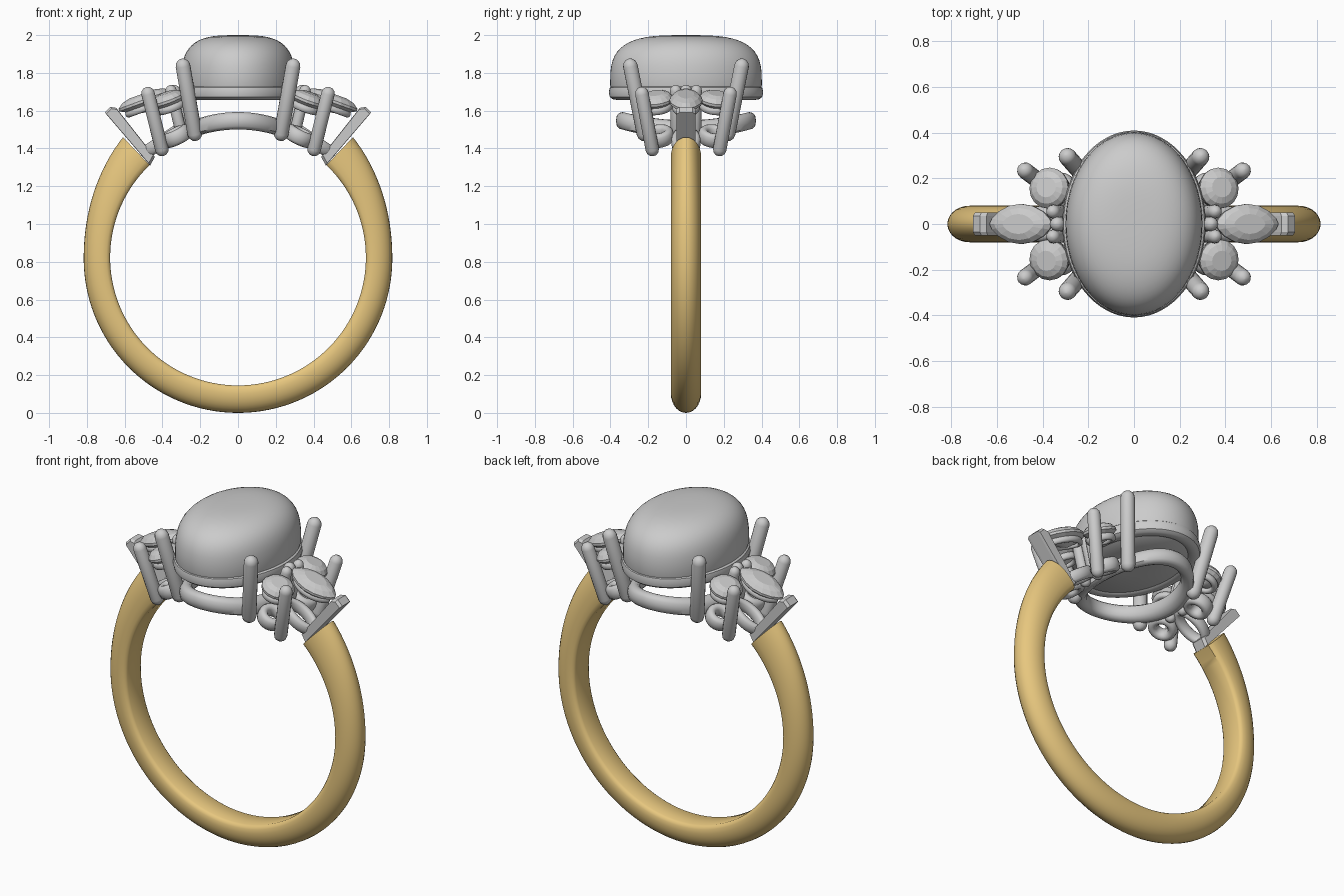
import bpy, bmesh
from math import sin, cos, pi, radians, sqrt
from mathutils import Vector, Matrix

if "Cube" in bpy.data.objects:
    bpy.data.objects.remove(bpy.data.objects["Cube"])

CZ, RI = 0.8225, 0.677          # finger circle centre height and radius
gold = bpy.data.materials.new("gold")
gold.diffuse_color = (0.80, 0.57, 0.21, 1)
gold.use_nodes = True
gold.node_tree.nodes["Principled BSDF"].inputs["Base Color"].default_value = gold.diffuse_color


def loft(name, rings, xf=Matrix(), cyclic=False, smooth=40, mat=None):
    """Skin equal-length rings of points; ends are capped unless cyclic."""
    bm = bmesh.new()
    vs = [[bm.verts.new(xf @ Vector(p)) for p in r] for r in rings]
    n, m = len(vs), len(vs[0])
    for i in range(n if cyclic else n - 1):
        a, b = vs[i], vs[(i + 1) % n]
        for j in range(m):
            k = (j + 1) % m
            bm.faces.new((a[j], a[k], b[k], b[j]))
    if not cyclic:
        bm.faces.new(vs[0])
        bm.faces.new(vs[-1])
    bmesh.ops.remove_doubles(bm, verts=bm.verts, dist=1e-5)
    bmesh.ops.recalc_face_normals(bm, faces=bm.faces)
    me = bpy.data.meshes.new(name)
    bm.to_mesh(me)
    bm.free()
    ob = bpy.data.objects.new(name, me)
    bpy.context.collection.objects.link(ob)
    if mat:
        me.materials.append(mat)
    if smooth:
        bpy.ops.object.select_all(action='DESELECT')
        ob.select_set(True)
        bpy.context.view_layer.objects.active = ob
        bpy.ops.object.shade_smooth_by_angle(angle=radians(smooth))
    return ob


def outline(a, b, n, point=0.0):
    """Oval outline; point > 0 sharpens the x ends into a marquise."""
    return [(a * cos(t), b * sin(t) * abs(sin(t)) ** point)
            for t in (2 * pi * i / n for i in range(n))]


def stack(levels, a, b, n, point=0.0):
    """Horizontal outlines scaled by f at height z."""
    return [[(x * f, y * f, z) for x, y in outline(a, b, n, point)] for f, z in levels]


def band(name, a, b, w, h, xf=Matrix(), n=32, point=0.0, lift=None):
    """Rounded collar of half-width w, half-height h around an oval."""
    rings = []
    outer, inner = outline(a + w, b + w, n, point), outline(a - w, b - w, n, point)
    for (ox, oy), (ix, iy) in zip(outer, inner):
        ring = []
        for k in range(12):
            t = 2 * pi * k / 12
            s = 0.5 + 0.5 * cos(t)
            x, y = ix + (ox - ix) * s, iy + (oy - iy) * s
            z = h * (1 if sin(t) > 0 else -1) * abs(sin(t)) ** 0.7
            ring.append((x, y, z + (lift(x) if lift else 0)))
        rings.append(ring)
    return loft(name, rings, xf, cyclic=True)


def prong(name, p0, p1, r, xf):
    """Round-ended rod."""
    p0, p1 = Vector(p0), Vector(p1)
    d = p1 - p0
    rot = Matrix.Translation(p0) @ d.to_track_quat('Z', 'Y').to_matrix().to_4x4()
    arc = [radians(a) for a in (4, 30, 60, 90)]
    lev = [(sin(a), r - r * cos(a)) for a in arc]
    lev += [(f, d.length - z) for f, z in reversed(lev)]
    return loft(name, stack(lev, r, r, 16), xf @ rot)


def gem(name, a, b, xf, n=16, point=0.0):
    """Faceted stone: table, crown, girdle, pavilion."""
    lev = [(0.08, -0.065), (0.55, -0.045), (1, -0.01), (1, 0.004), (0.8, 0.025), (0.5, 0.036)]
    return loft(name, stack(lev, a, b, n, point), xf, smooth=0)


# Gold shank: D section swept round the finger, thicker towards the shoulders
half = [(0, 0.06), (0.05, 0.071), (0.14, 0.078), (0.3, 0.08)]
half += [(0.3 + 0.7 * sin(t), 0.08 * cos(t)) for t in (radians(a) for a in range(12, 90, 13))]
section = half + [(1, 0)] + [(u, -w) for u, w in reversed(half)]
rings = []
for i in range(97):
    a = radians(46.3 - 272.6 * i / 96)
    up = max(0, sin(a)) / sin(radians(46.3))
    thick = 0.14 + 0.0055 * max(0, -sin(a)) + 0.064 * up ** 2
    rings.append([((RI + thick * u) * cos(a), w, CZ + (RI + thick * u) * sin(a))
                  for u, w in section])
loft("shank", rings, mat=gold)

# Centre stone, its seat and the curved gallery rail
dome = [(0.3, 1.665), (0.85, 1.665), (0.95, 1.70)]
for i in range(15):
    t = radians(88 * i / 14)
    dome.append((0.975 * cos(t) ** 0.62, 1.735 + 0.265 * sin(t) ** 0.62))
loft("centre_stone", stack(dome, 0.308, 0.412, 64), smooth=50)
band("centre_seat", 0.272, 0.367, 0.042, 0.04, Matrix.Translation((0, 0, 1.697)), n=64)
band("gallery_rail", 0.245, 0.335, 0.036, 0.046, n=64,
     lift=lambda x: CZ + 0.047 + sqrt(RI ** 2 - x * x))

# Side clusters
for sx, side in ((1, "right"), (-1, "left")):
    flip = Matrix.Diagonal((sx, 1, 1, 1))

    # Marquise stone with upper seat and base collar
    mq = flip @ Matrix.Translation((0.495, 0, 1.655)) @ Matrix.Rotation(radians(20), 4, 'Y')
    gem(side + "_marquise", 0.145, 0.088, mq, n=16, point=0.35)
    band(side + "_marquise_seat", 0.105, 0.058, 0.016, 0.018,
         mq @ Matrix.Translation((0, 0, -0.04)), point=0.35)
    base = flip @ Matrix.Translation((0.405, 0, 1.435)) @ Matrix.Rotation(radians(34), 4, 'Y')
    band(side + "_marquise_collar", 0.105, 0.055, 0.024, 0.035, base, point=0.35)

    # Shoulder claw: bevelled bar rising from the shank end
    bar = [(0.465, 1.31), (0.705, 1.59), (0.675, 1.62), (0.645, 1.615), (0.44, 1.355)]
    mid = (0.58, 1.48)
    rings = [[(mid[0] + (x - mid[0]) * s, y, mid[1] + (z - mid[1]) * s) for x, z in bar]
             for y, s in ((-0.05, 0.93), (-0.035, 1), (0.035, 1), (0.05, 0.93))]
    loft(side + "_shoulder_claw", rings, flip, smooth=0)

    # Bead holding the inner marquise tip
    prong(side + "_tip_prong", (0.275, 0, 1.48), (0.345, 0, 1.735), 0.032, flip)

    for sy, end in ((1, "back"), (-1, "front")):
        m = Matrix.Diagonal((sx, sy, 1, 1))
        tag = side + "_" + end
        # Round stone, seat and base collar
        rd = (m @ Matrix.Translation((0.372, 0.157, 1.66))
              @ Matrix.Rotation(radians(20), 4, 'Y') @ Matrix.Rotation(radians(-7), 4, 'X'))
        gem(tag + "_round_stone", 0.09, 0.09, rd)
        band(tag + "_round_seat", 0.064, 0.064, 0.016, 0.02,
             rd @ Matrix.Translation((0, 0, -0.045)), n=24)
        col = (m @ Matrix.Translation((0.325, 0.145, 1.465))
               @ Matrix.Rotation(radians(26), 4, 'Y') @ Matrix.Rotation(radians(-7), 4, 'X'))
        band(tag + "_round_collar", 0.055, 0.055, 0.026, 0.04, col, n=24)
        # Prongs
        prong(tag + "_main_prong", (0.222, 0.215, 1.44), (0.298, 0.302, 1.875), 0.039, m)
        prong(tag + "_outer_prong", (0.395, 0.172, 1.36), (0.485, 0.24, 1.725), 0.036, m)
        prong(tag + "_inner_prong", (0.29, 0.05, 1.44), (0.362, 0.055, 1.735), 0.03, m)
